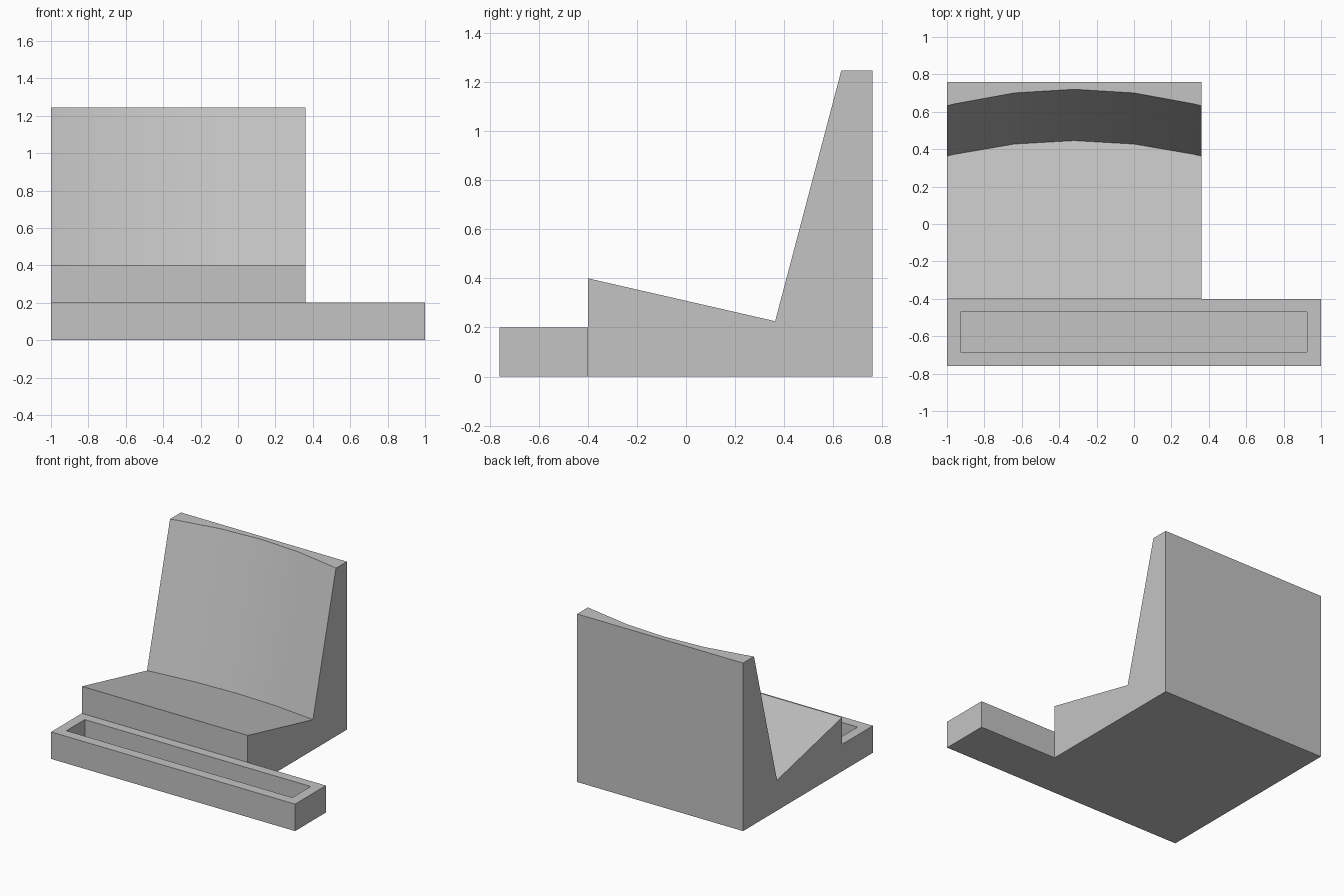
import bpy
import bmesh
import math

cube = bpy.data.objects.get("Cube")
if cube:
    bpy.data.objects.remove(cube, do_unlink=True)

gray = bpy.data.materials.new("plain gray")
gray.use_nodes = True
gray.diffuse_color = (0.55, 0.55, 0.55, 1)
gray.node_tree.nodes["Principled BSDF"].inputs["Base Color"].default_value = (0.55, 0.55, 0.55, 1)

FRONT, BACK, STEP, TOP = -0.76, 0.76, -0.40, 1.245
SEAT_SLOPE = 0.229   # seat drop per unit of depth
LEAN = 0.264         # backrest lean per unit of height
MID_X = -0.32


def add_object(name, bm):
    bmesh.ops.recalc_face_normals(bm, faces=bm.faces[:])
    mesh = bpy.data.meshes.new(name)
    bm.to_mesh(mesh)
    bm.free()
    mesh.materials.append(gray)
    obj = bpy.data.objects.new(name, mesh)
    bpy.context.collection.objects.link(obj)
    return obj


def box(name, x0, x1, y0, y1, z0, z1):
    bm = bmesh.new()
    bmesh.ops.create_cube(bm, size=1)
    for v in bm.verts:
        v.co = (x1 if v.co.x > 0 else x0,
                y1 if v.co.y > 0 else y0,
                z1 if v.co.z > 0 else z0)
    return add_object(name, bm)


def boolean(obj, other, operation):
    mod = obj.modifiers.new(operation.lower(), 'BOOLEAN')
    mod.operation = operation
    mod.solver = 'EXACT'
    mod.object = other
    bpy.context.view_layer.objects.active = obj
    bpy.ops.object.modifier_apply(modifier=mod.name)
    bpy.data.objects.remove(other, do_unlink=True)


def section(x):
    """Side profile of the stand; the backrest hollows toward its middle."""
    rim = 0.72 - 0.19 * (x - MID_X) ** 2
    # where the leaning backrest meets the sloping seat
    z = (0.4 - SEAT_SLOPE * (rim - LEAN * TOP - STEP)) / (1 + SEAT_SLOPE * LEAN)
    crease = rim - LEAN * (TOP - z)
    return [(x, STEP, 0), (x, STEP, 0.4), (x, crease, z),
            (x, rim, TOP), (x, BACK, TOP), (x, BACK, 0)]


# Stand: sloping seat and curved backrest lofted across its width
bm = bmesh.new()
rings = [[bm.verts.new(p) for p in section(x)]
         for x in (-1, -0.96, -0.64, -0.32, 0, 0.32, 0.36)]
for a, b in zip(rings, rings[1:]):
    for i in range(len(a)):
        j = (i + 1) % len(a)
        bm.faces.new((a[i], a[j], b[j], b[i]))
bm.faces.new(rings[0])
bm.faces.new(rings[-1])
stand = add_object("stand_with_tray", bm)

# Long front tray with a rectangular trough
tray = box("tray", -1, 1, FRONT, STEP, 0, 0.2)
boolean(tray, box("trough_cutter", -0.927, 0.925, -0.685, -0.47, 0.05, 0.4), 'DIFFERENCE')
boolean(stand, tray, 'UNION')

# Smooth the hollow of the backrest, keep the corners crisp
bpy.ops.object.select_all(action='DESELECT')
stand.select_set(True)
bpy.context.view_layer.objects.active = stand
bpy.ops.object.shade_smooth_by_angle(angle=math.radians(25))
